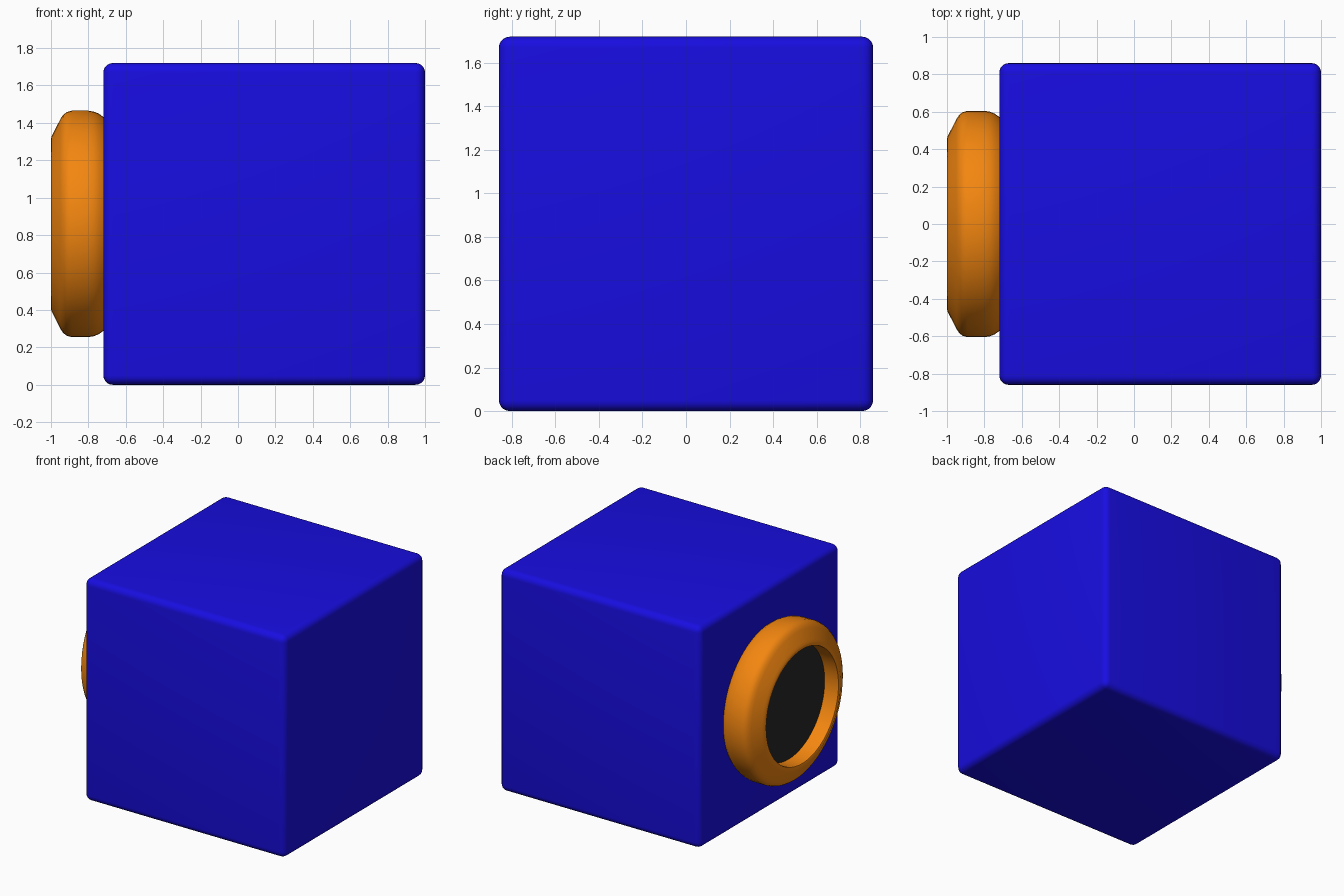
import bpy, bmesh, math
from mathutils import Matrix, Vector

if "Cube" in bpy.data.objects:
    bpy.data.objects.remove(bpy.data.objects["Cube"])

CENTRE_Z = 0.86


def material(name, rgb):
    m = bpy.data.materials.new(name)
    m.diffuse_color = (*rgb, 1)
    m.use_nodes = True
    m.node_tree.nodes["Principled BSDF"].inputs["Base Color"].default_value = m.diffuse_color
    return m


def finish(name, bm, mat, angle=40):
    bmesh.ops.recalc_face_normals(bm, faces=bm.faces[:])
    mesh = bpy.data.meshes.new(name)
    bm.to_mesh(mesh)
    bm.free()
    ob = bpy.data.objects.new(name, mesh)
    bpy.context.collection.objects.link(ob)
    mesh.materials.append(mat)
    bpy.ops.object.select_all(action='DESELECT')
    bpy.context.view_layer.objects.active = ob
    ob.select_set(True)
    bpy.ops.object.shade_smooth_by_angle(angle=math.radians(angle))
    return ob


def revolve(name, profile, mat, closed=False, segments=64):
    """Spin (x, radius) points around the x axis at the box centre height."""
    bm = bmesh.new()
    verts = [bm.verts.new((x, 0, CENTRE_Z + r)) for x, r in profile]
    pairs = list(zip(verts, verts[1:])) + ([(verts[-1], verts[0])] if closed else [])
    edges = [bm.edges.new(p) for p in pairs]
    bmesh.ops.spin(bm, geom=verts + edges, cent=(0, 0, CENTRE_Z), axis=(1, 0, 0),
                   angle=2 * math.pi, steps=segments, use_duplicate=False)
    bmesh.ops.remove_doubles(bm, verts=bm.verts[:], dist=1e-4)
    return finish(name, bm, mat)


blue = material("blue", (0.009, 0.004, 0.75))
orange = material("orange", (0.9, 0.24, 0.005))
dark = material("dark", (0.02, 0.02, 0.02))

# Box body with rounded edges
bm = bmesh.new()
bmesh.ops.create_cube(bm, size=1.72, matrix=Matrix.Translation(Vector((0.14, 0, CENTRE_Z))))
bmesh.ops.bevel(bm, geom=bm.edges[:], offset=0.05, segments=5, profile=0.5, affect='EDGES')
finish("box_body", bm, blue)

# Rounded ring on the left side, chamfered towards its mouth
revolve("ring", [
    (-0.70, 0.44), (-0.985, 0.44), (-0.996, 0.442), (-1.0, 0.452), (-0.997, 0.467),
    (-0.988, 0.485), (-0.95, 0.56), (-0.935, 0.583), (-0.915, 0.598), (-0.89, 0.605),
    (-0.80, 0.605), (-0.77, 0.60), (-0.745, 0.59), (-0.72, 0.572), (-0.70, 0.555),
], orange, closed=True)

# Dark disc closing the ring opening
revolve("opening_disc", [(-0.72, 0.0), (-0.72, 0.445), (-0.88, 0.445), (-0.88, 0.0)], dark)
